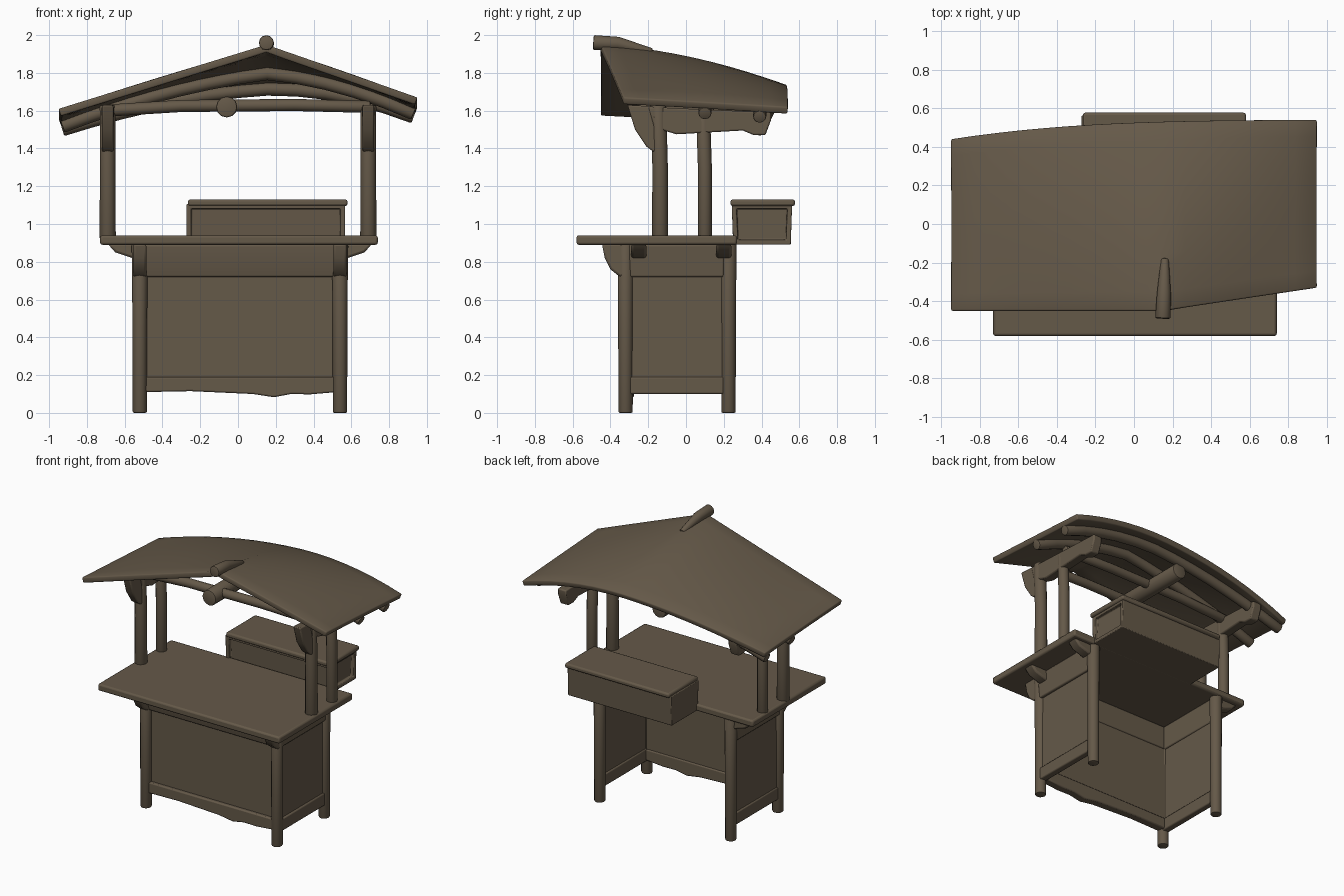
import bpy, bmesh, math
from mathutils import Vector

if "Cube" in bpy.data.objects:
    bpy.data.objects.remove(bpy.data.objects["Cube"], do_unlink=True)

wood = bpy.data.materials.new("brown wood")
wood.use_nodes = True
colour = (0.13, 0.10, 0.066, 1)
wood.diffuse_color = colour
bsdf = next(n for n in wood.node_tree.nodes if n.type == "BSDF_PRINCIPLED")
bsdf.inputs["Base Color"].default_value = colour
bsdf.inputs["Roughness"].default_value = 0.8
parts = []


def finish(name, bm, bevel=0.0):
    bmesh.ops.recalc_face_normals(bm, faces=bm.faces)
    mesh = bpy.data.meshes.new(name)
    bm.to_mesh(mesh)
    bm.free()
    mesh.materials.append(wood)
    obj = bpy.data.objects.new(name, mesh)
    bpy.context.collection.objects.link(obj)
    if bevel:
        mod = obj.modifiers.new("soft edges", "BEVEL")
        mod.width, mod.segments = bevel, 2
    parts.append(obj)
    return obj


def prism(name, profile, axis, a, b, bevel=0.008):
    """Extrude a closed profile: (y, z) along x, or (x, z) along y."""
    bm = bmesh.new()
    place = (lambda p, t: (t, p[0], p[1])) if axis == "x" else (lambda p, t: (p[0], t, p[1]))
    ends = [[bm.verts.new(place(p, t)) for p in profile] for t in (a, b)]
    n = len(profile)
    for i in range(n):
        j = (i + 1) % n
        bm.faces.new((ends[0][i], ends[0][j], ends[1][j], ends[1][i]))
    bm.faces.new(ends[0])
    bm.faces.new(ends[1])
    return finish(name, bm, bevel)


def box(name, x0, x1, y0, y1, z0, z1, bevel=0.008):
    return prism(name, [(x0, z0), (x1, z0), (x1, z1), (x0, z1)], "y", y0, y1, bevel)


def log(name, points, radii, sides=12, bevel=0.008):
    """Round timber swept along a path."""
    pts = [Vector(p) for p in points]
    if not isinstance(radii, (list, tuple)):
        radii = [radii] * len(pts)
    bm = bmesh.new()
    rings = []
    for i, p in enumerate(pts):
        t = (pts[min(i + 1, len(pts) - 1)] - pts[max(i - 1, 0)]).normalized()
        ref = Vector((0, 1, 0)) if abs(t.z) > 0.8 else Vector((0, 0, 1))
        side = t.cross(ref).normalized()
        up = side.cross(t)
        rings.append([bm.verts.new(p + radii[i] * (side * math.cos(a) + up * math.sin(a)))
                      for a in (2 * math.pi * k / sides for k in range(sides))])
    for r, s in zip(rings, rings[1:]):
        for k in range(sides):
            m = (k + 1) % sides
            bm.faces.new((r[k], r[m], s[m], s[k]))
    caps = [bm.faces.new(rings[0]), bm.faces.new(rings[-1])]
    rims = list({e for f in caps for e in f.edges})
    bmesh.ops.bevel(bm, geom=rims, offset=bevel, segments=2, profile=0.5, affect="EDGES")
    return finish(name, bm)


# Roof shape: a gable at the front easing into a low arch at the back
RIDGE = 0.15


def roof_front(x):
    return -0.45 if x < RIDGE else -0.45 + 0.12 * (x - RIDGE) / 0.8


def roof_back(x):
    return 0.54 - 0.1 * ((0.95 - x) / 1.9) ** 3


def roof_z(x, v):
    eave = 1.64 + 0.0316 * x - 0.05 * v
    d = min(1, abs(x - RIDGE) / (1.1 if x < RIDGE else 0.8))
    shape = (1 - d) * (1 - v) + (1 - d * d) * v
    return eave + (0.305 - 0.165 * v ** 1.9) * shape


xs = [-0.95 + 1.1 * i / 9 for i in range(10)] + [RIDGE + 0.8 * i / 7 for i in range(1, 8)]
bm = bmesh.new()
rows = []
for j in range(11):
    v = j / 10
    rows.append([bm.verts.new((x, roof_front(x) * (1 - v) + roof_back(x) * v, roof_z(x, v)))
                 for x in xs])
for r, s in zip(rows, rows[1:]):
    for i in range(len(xs) - 1):
        bm.faces.new((r[i], r[i + 1], s[i + 1], s[i]))
roof = finish("roof", bm)
if roof.data.polygons[0].normal.z < 0:
    roof.data.flip_normals()
thick = roof.modifiers.new("thickness", "SOLIDIFY")
thick.thickness, thick.offset = 0.04, -1
edge = roof.modifiers.new("soft edges", "BEVEL")
edge.width, edge.segments = 0.008, 2

log("ridge_end", [(RIDGE, -0.49, 1.96), (0.155, -0.36, 1.955), (0.16, -0.18, 1.91)],
    [0.04, 0.036, 0.02])

# Timbers under the roof
for name, y in (("middle_purlin", 0.1), ("back_purlin", 0.39)):
    path = []
    for i in range(13):
        x = -0.93 + 1.86 * i / 12
        v = (y - roof_front(x)) / (roof_back(x) - roof_front(x))
        path.append((x, y, roof_z(x, v) - 0.07))
    log(name, path, 0.035)
for name, y in (("front_cross_beam", -0.14), ("back_cross_beam", 0.12)):
    log(name, [(-0.7, y, 1.6), (-0.3, y, 1.625), (0.3, y, 1.63), (0.7, y, 1.62)], 0.032)
log("centre_log", [(-0.06, -0.25, 1.62), (-0.06, 0.4, 1.62)], 0.056)

# Posts, side beams and curved brackets holding the roof
for side, s in (("right", -1), ("left", 1)):
    x = 0.69 * s
    for end, y, top in (("front", -0.137, 1.63), ("back", 0.1, 1.6)):
        log(f"{end}_{side}_post", [(x, y, 0.92), (x, y, 1.3), (x, y - 0.01, top)],
            [0.043, 0.041, 0.042] if end == "front" else 0.037)
    prism(f"{side}_side_beam",
          [(-0.2, 1.62), (-0.17, 1.51), (-0.05, 1.475), (0.3, 1.495), (0.36, 1.47),
           (0.42, 1.47), (0.45, 1.55), (0.45, 1.59)], "x", x - 0.034, x + 0.034)
    prism(f"{side}_roof_bracket",
          [(-0.13, 1.62), (-0.31, 1.63), (-0.27, 1.5), (-0.21, 1.41), (-0.17, 1.38),
           (-0.14, 1.42)], "x", x - 0.03, x + 0.03)

# Counter top
box("counter_top", -0.73, 0.74, -0.58, 0.27, 0.89, 0.94, 0.012)

# Legs, side walls and under-counter brackets
CX = 0.01
for side, s in (("right", -1), ("left", 1)):
    x = CX + 0.53 * s
    for end, y in (("front", -0.32), ("back", 0.225)):
        log(f"{end}_{side}_leg", [(x, y, 0), (x, y, 0.5), (x, y, 0.9)], [0.038, 0.039, 0.043])
    box(f"{side}_wall", x - 0.012, x + 0.012, -0.3, 0.2, 0.12, 0.89, 0.003)
    box(f"{side}_bottom_rail", x - 0.022, x + 0.026, -0.3, 0.2, 0.10, 0.19)
    prism(f"{side}_top_rail", [(x - 0.025 * s, 0.89), (x + 0.045 * s, 0.89),
                               (x + 0.03 * s, 0.72), (x - 0.02 * s, 0.72)], "y", -0.3, 0.2)
    for end, y in (("front", -0.25), ("back", 0.2)):
        prism(f"{end}_{side}_counter_support",
              [(x, 0.895), (x + 0.17 * s, 0.895), (x + 0.13 * s, 0.85), (x + 0.04 * s, 0.82),
               (x, 0.82)], "y", y - 0.04, y + 0.04, 0.012)
    prism(f"{side}_front_bracket",
          [(-0.31, 0.895), (-0.445, 0.895), (-0.43, 0.82), (-0.4, 0.76), (-0.35, 0.72),
           (-0.31, 0.72)], "x", x - 0.035, x + 0.035, 0.012)

# Front wall with frame; the back stays open
box("front_wall", -0.5, 0.52, -0.31, -0.285, 0.14, 0.89, 0.003)
prism("front_bottom_rail", [(-0.5, 0.11), (-0.25, 0.115), (0.08, 0.10), (0.19, 0.083),
                            (0.28, 0.10), (0.38, 0.098), (0.52, 0.11), (0.52, 0.19),
                            (-0.5, 0.19)], "y", -0.335, -0.275)
prism("front_apron", [(-0.28, 0.89), (-0.36, 0.89), (-0.355, 0.8), (-0.335, 0.72),
                      (-0.28, 0.72)], "x", -0.5, 0.52)

# Storage box behind the counter, with sunken front and left end
bm = bmesh.new()
bmesh.ops.create_cube(bm, size=1)
for v in bm.verts:
    tuck = 0.015 if v.co.z < 0 else 0
    v.co = (0.147 + v.co.x * 0.84, 0.402 + v.co.y * (0.32 - tuck), 0.998 + v.co.z * 0.215)
bm.normal_update()
for f in [f for f in bm.faces if f.normal.x > 0.9 or f.normal.y < -0.9]:
    bmesh.ops.inset_individual(bm, faces=[f], thickness=0.035)
    bmesh.ops.inset_individual(bm, faces=[f], thickness=0.004, depth=-0.025)
finish("storage_box", bm, 0.005)
box("storage_box_lid", -0.265, 0.58, 0.235, 0.577, 1.095, 1.13, 0.012)

# Smooth shading with sharp edges kept
bpy.ops.object.select_all(action="DESELECT")
for obj in parts:
    obj.select_set(True)
bpy.context.view_layer.objects.active = parts[0]
bpy.ops.object.shade_smooth_by_angle(angle=math.radians(35))
